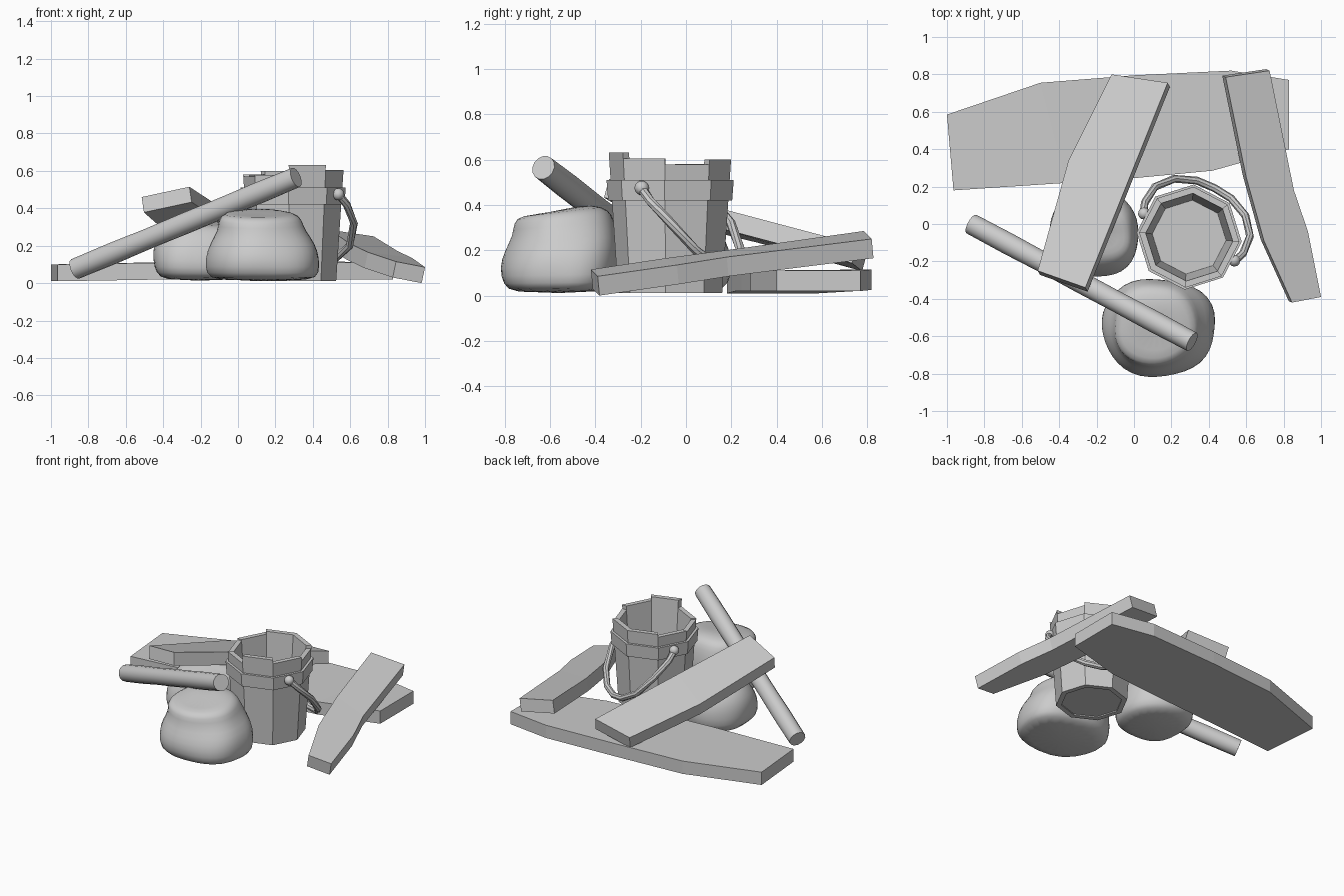
import bpy, bmesh, math, random
from mathutils import Vector

if "Cube" in bpy.data.objects:
    bpy.data.objects.remove(bpy.data.objects["Cube"])

random.seed(4)


def make(name, verts, faces, smooth=None):
    me = bpy.data.meshes.new(name)
    me.from_pydata([tuple(v) for v in verts], [], faces)
    bm = bmesh.new()
    bm.from_mesh(me)
    bmesh.ops.recalc_face_normals(bm, faces=bm.faces)
    bm.to_mesh(me)
    bm.free()
    ob = bpy.data.objects.new(name, me)
    bpy.context.collection.objects.link(ob)
    if smooth:
        bpy.ops.object.select_all(action='DESELECT')
        ob.select_set(True)
        bpy.context.view_layer.objects.active = ob
        bpy.ops.object.shade_smooth_by_angle(angle=math.radians(smooth))
    return ob


def loft(name, rings, closed=False, smooth=None):
    """Skin a list of equal rings; cap the ends or join last to first."""
    n, m = len(rings[0]), len(rings)
    verts = [v for r in rings for v in r]
    faces = [(i * n + j, i * n + (j + 1) % n,
              (i + 1) % m * n + (j + 1) % n, (i + 1) % m * n + j)
             for i in range(m if closed else m - 1) for j in range(n)]
    if not closed:
        faces += [tuple(range(n)), tuple(range((m - 1) * n, m * n))]
    return make(name, verts, faces, smooth)


def plank(name, left, right, down):
    d = Vector(down)
    rings = []
    for a, b in zip(left, right):
        a, b = Vector(a), Vector(b)
        rings.append([a, b, b + d, a + d])
    return loft(name, rings)


def tube(name, pts, radii, sides, smooth=40):
    pts = [Vector(p) for p in pts]
    rings = []
    for i, p in enumerate(pts):
        t = (pts[min(i + 1, len(pts) - 1)] - pts[max(i - 1, 0)]).normalized()
        u = t.cross(Vector((0, 0, 1))).normalized()
        w = u.cross(t)
        rings.append([p + radii[i] * (u * math.cos(k * math.tau / sides)
                                      + w * math.sin(k * math.tau / sides))
                      for k in range(sides)])
    return loft(name, rings, smooth=smooth)


# Worn boards
plank("bottom_board",
      [(-1, .585, .10), (-.5, .755, .11), (0, .795, .115), (.52, .82, .115), (.83, .77, .11)],
      [(-.965, .18, .10), (-.36, .22, .11), (0, .245, .11), (.42, .285, .11), (.83, .40, .11)],
      (0, 0, -.09))
plank("left_board",
      [(-.515, -.25, .46), (-.35, .34, .315), (-.12, .80, .19)],
      [(-.26, -.34, .515), (-.055, .17, .38), (.18, .755, .225)],
      (.012, -.022, -.082))
plank("right_board",
      [(.845, -.42, .115), (.695, -.09, .165), (.6, .25, .21), (.49, .785, .285)],
      [(1, -.39, .085), (.93, -.04, .135), (.855, .18, .17), (.725, .82, .25)],
      (-.018, .008, -.085))

# Leaning log
a, b = Vector((-.87, 0, .076)), Vector((.31, -.63, .565))
radii = [.056, .058, .055, .057, .056, .058, .055]
tube("log", [a.lerp(b, i / 6) for i in range(7)], radii, 14)

# Bucket staves, each with its own height
C = Vector((.295, -.07, 0))
OFF = math.radians(-5)
STEP = math.tau / 8


def polar(ang, r, z):
    return C + Vector((r * math.cos(ang), r * math.sin(ang), z))


def wall(z):
    return .23 + .04 * z / .6


tops = [.578, .60, .60, .58, .57, .578, .632, .605]
for i, top in enumerate(tops):
    a0, a1 = OFF + i * STEP, OFF + (i + 1) * STEP
    rings = [[polar(a0, wall(z), z), polar(a1, wall(z), z),
              polar(a1, wall(z) - .035, z), polar(a0, wall(z) - .035, z)]
             for z in (.012, top)]
    loft(f"bucket_stave_{i + 1}", rings)
loft("bucket_floor", [[polar(OFF + k * STEP, .215, z) for k in range(8)] for z in (.02, .05)])

# Bucket hoop
loft("bucket_hoop", [[polar(OFF + k * STEP, r, z) for k in range(8)]
                     for r, z in ((.25, .42), (.275, .42), (.282, .51), (.25, .51))], closed=True)

# Hanging handle, mirrored about its lowest point, with knobs at the pivots
half = [(-90, .275, .475), (-80, .30, .42), (-62, .325, .32), (-42, .322, .20), (-20, .305, .13)]
axis = 62.5
path = half + [(0, .295, .11)] + [(-g, r, z) for g, r, z in reversed(half)]
tube("bucket_handle", [polar(math.radians(axis + g), r, z) for g, r, z in path], [.021] * len(path), 8)
for side, s in (("right", -1), ("left", 1)):
    bpy.ops.mesh.primitive_uv_sphere_add(segments=12, ring_count=8, radius=.032,
                                         location=polar(math.radians(axis + s * 90), .272, .475))
    knob = bpy.context.object
    knob.name = f"handle_knob_{side}"
    knob.data.shade_smooth()


# Lumpy rocks from stacked soft-square rings: z, xmin, xmax, ymin, ymax
def rock(name, levels, seed, turn):
    n = 20
    random.seed(seed)
    ph = [random.uniform(0, math.tau) for _ in range(3)]
    rings = []
    for z, x0, x1, y0, y1 in levels:
        ring = []
        for k in range(n):
            t = k * math.tau / n
            c, s = math.cos(t), math.sin(t)
            f = (abs(c) ** 2.4 + abs(s) ** 2.4) ** (-1 / 2.4)
            f *= 1 + .025 * math.sin(3 * t + ph[0] + 6 * z) + .02 * math.sin(5 * t + ph[1] - 9 * z) - .015
            dz = .022 * math.sin(t + turn) * z / .39
            ring.append(((x0 + x1) / 2 + (x1 - x0) / 2 * c * f,
                         (y0 + y1) / 2 + (y1 - y0) / 2 * s * f, z + dz))
        rings.append(ring)
    x0, x1, y0, y1 = levels[-1][1:]
    cx, cy = (x0 + x1) / 2, (y0 + y1) / 2
    last = rings[-1]
    rings.append([(cx + (p[0] - cx) * .4, cy + (p[1] - cy) * .4, p[2] + .005) for p in last])
    ob = loft(name, rings)
    ob.data.shade_smooth()
    ob.modifiers.new("soften", 'SUBSURF').levels = 1
    ob.modifiers["soften"].render_levels = 1


rock("front_rock", [(.01, -.13, .41, -.77, -.35), (.05, -.175, .44, -.81, -.30),
                    (.13, -.182, .442, -.825, -.285), (.21, -.16, .42, -.80, -.285),
                    (.28, -.115, .36, -.765, -.30), (.34, -.115, .34, -.765, -.32),
                    (.375, -.09, .31, -.735, -.36)], 2, 0)
rock("back_rock", [(.012, -.40, -.02, -.24, .14), (.05, -.45, .02, -.29, .19),
                   (.12, -.462, .03, -.30, .20), (.20, -.455, .025, -.28, .19),
                   (.26, -.42, .01, -.25, .16), (.305, -.37, -.01, -.21, .11),
                   (.325, -.31, -.04, -.17, .06)], 7, -.8)
